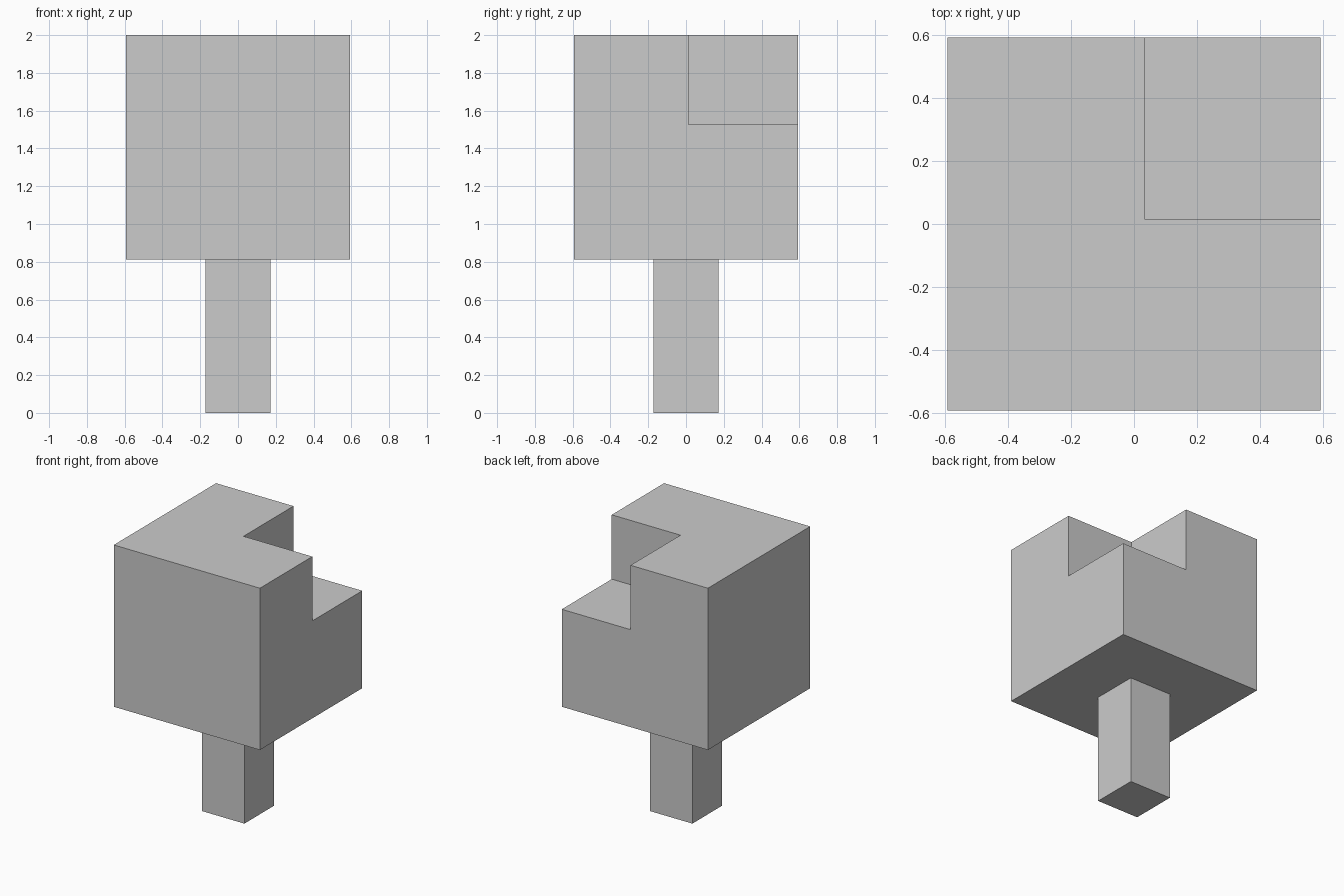
import bpy

if "Cube" in bpy.data.objects:
    bpy.data.objects.remove(bpy.data.objects["Cube"])


def box(name, lo, hi):
    """Axis-aligned box between two opposite corners."""
    bpy.ops.mesh.primitive_cube_add(
        size=1, location=[(a + b) / 2 for a, b in zip(lo, hi)])
    obj = bpy.context.object
    obj.name = name
    obj.scale = [b - a for a, b in zip(lo, hi)]
    bpy.ops.object.transform_apply(location=False, rotation=False, scale=True)
    return obj


HALF, STEM, BASE, TOP = 0.593, 0.173, 0.813, 2.0

# Square stem
box("stem", (-STEM, -STEM, 0), (STEM, STEM, BASE))

# Cubic head
head = box("head", (-HALF, -HALF, BASE), (HALF, HALF, TOP))

# Notch cut from the back right upper corner
cutter = box("notch_cutter", (0.035, 0.014, 1.528), (0.9, 0.9, 2.3))
cutter.hide_render = True
cutter.display_type = 'WIRE'
notch = head.modifiers.new("notch", 'BOOLEAN')
notch.operation = 'DIFFERENCE'
notch.solver = 'EXACT'
notch.object = cutter

# Bake the cut and drop the cutter
bpy.context.view_layer.objects.active = head
bpy.ops.object.modifier_apply(modifier=notch.name)
bpy.data.objects.remove(cutter)
